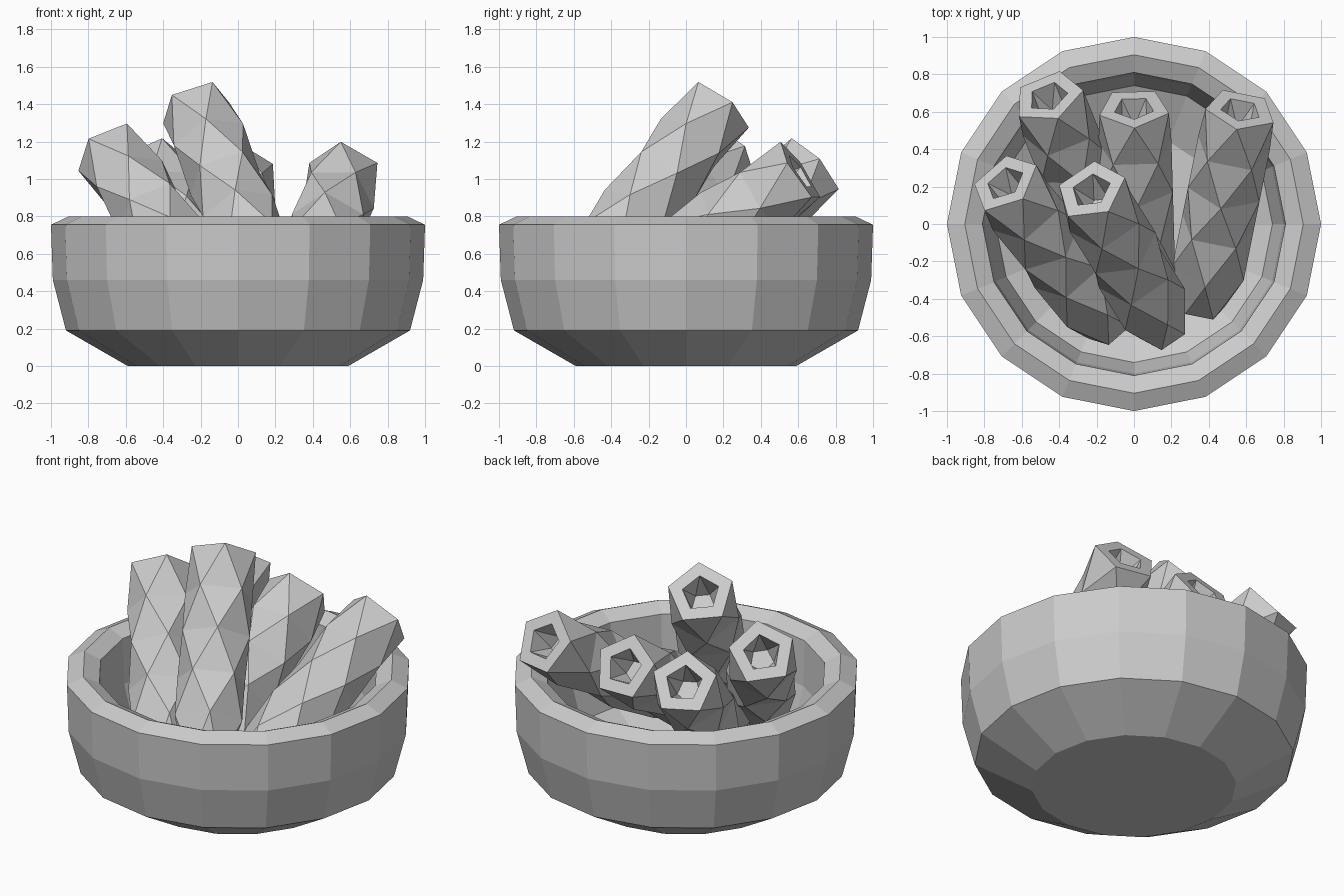
import bpy, bmesh
from math import cos, sin, pi, radians
from mathutils import Vector

if "Cube" in bpy.data.objects:
    bpy.data.objects.remove(bpy.data.objects["Cube"])


def loft(name, rings):
    """Skin equal-count rings with triangles or quads and cap both ends.
    Each ring is (points, offset): offset 1 means turned half a step from the previous one."""
    bm = bmesh.new()
    rows = [([bm.verts.new(p) for p in pts], half) for pts, half in rings]
    for (a, ha), (b, hb) in zip(rows, rows[1:]):
        n = len(a)
        for i in range(n):
            j = (i + 1) % n
            if ha == hb:
                bm.faces.new((a[i], a[j], b[j], b[i]))
            elif hb:
                bm.faces.new((a[i], a[j], b[i]))
                bm.faces.new((a[j], b[j], b[i]))
            else:
                bm.faces.new((a[i], a[j], b[j]))
                bm.faces.new((a[i], b[j], b[i]))
    bm.faces.new(rows[0][0])
    bm.faces.new(rows[-1][0])
    bmesh.ops.recalc_face_normals(bm, faces=bm.faces[:])
    mesh = bpy.data.meshes.new(name)
    bm.to_mesh(mesh)
    bm.free()
    obj = bpy.data.objects.new(name, mesh)
    bpy.context.collection.objects.link(obj)
    return obj


# Bowl: 16-sided lathe, up the outside, over the rim, down the inside
profile = [(0.59, 0), (0.92, 0.19), (0.99, 0.46), (1.0, 0.755), (0.905, 0.80),
           (0.81, 0.755), (0.80, 0.47), (0.74, 0.25), (0.48, 0.11)]
loft("bowl", [([(r * cos(i * pi / 8), r * sin(i * pi / 8), z) for i in range(16)], 0)
              for r, z in profile])


# Hollow five-sided tube with each ring turned half a step
def tube(name, base, tip, roll):
    base, tip = Vector(base), Vector(tip)
    length = (tip - base).length
    d = (tip - base).normalized()
    u = (Vector((0, 0, 1)) - d * d.z).normalized()
    v = d.cross(u)
    # (distance back from the tip, radius, half-step turn)
    spec = [(length, 0.13, 1)]
    spec += [(length * k / 5, 0.205, k % 2) for k in (4, 3, 2, 1)]
    spec += [(0, 0.195, 0), (0, 0.11, 0), (0.16, 0.07, 1)]
    rings = []
    for back, r, half in spec:
        c = tip - d * back
        angs = [roll + 2 * pi * (i + half / 2) / 5 for i in range(5)]
        rings.append(([c + r * (u * cos(a) + v * sin(a)) for a in angs], half))
    loft(name, rings)


# Tubes leaning from the front of the bowl to the back
tubes = [
    ("tube_top", (0.16, -0.57, 0.44), (-0.23, 0.18, 1.39), 9),
    ("tube_left", (-0.13, -0.55, 0.33), (-0.69, 0.22, 1.15), 8),
    ("tube_back_left", (-0.14, -0.18, 0.28), (-0.46, 0.68, 1.07), 3),
    ("tube_back", (0.03, -0.43, 0.34), (0.0, 0.62, 1.03), 0),
    ("tube_right", (0.36, -0.44, 0.34), (0.57, 0.61, 1.035), 0),
]
for name, base, tip, roll in tubes:
    # the sideways axis v points to -x, so a positive roll turns left
    tube(name, base, tip, radians(roll))
